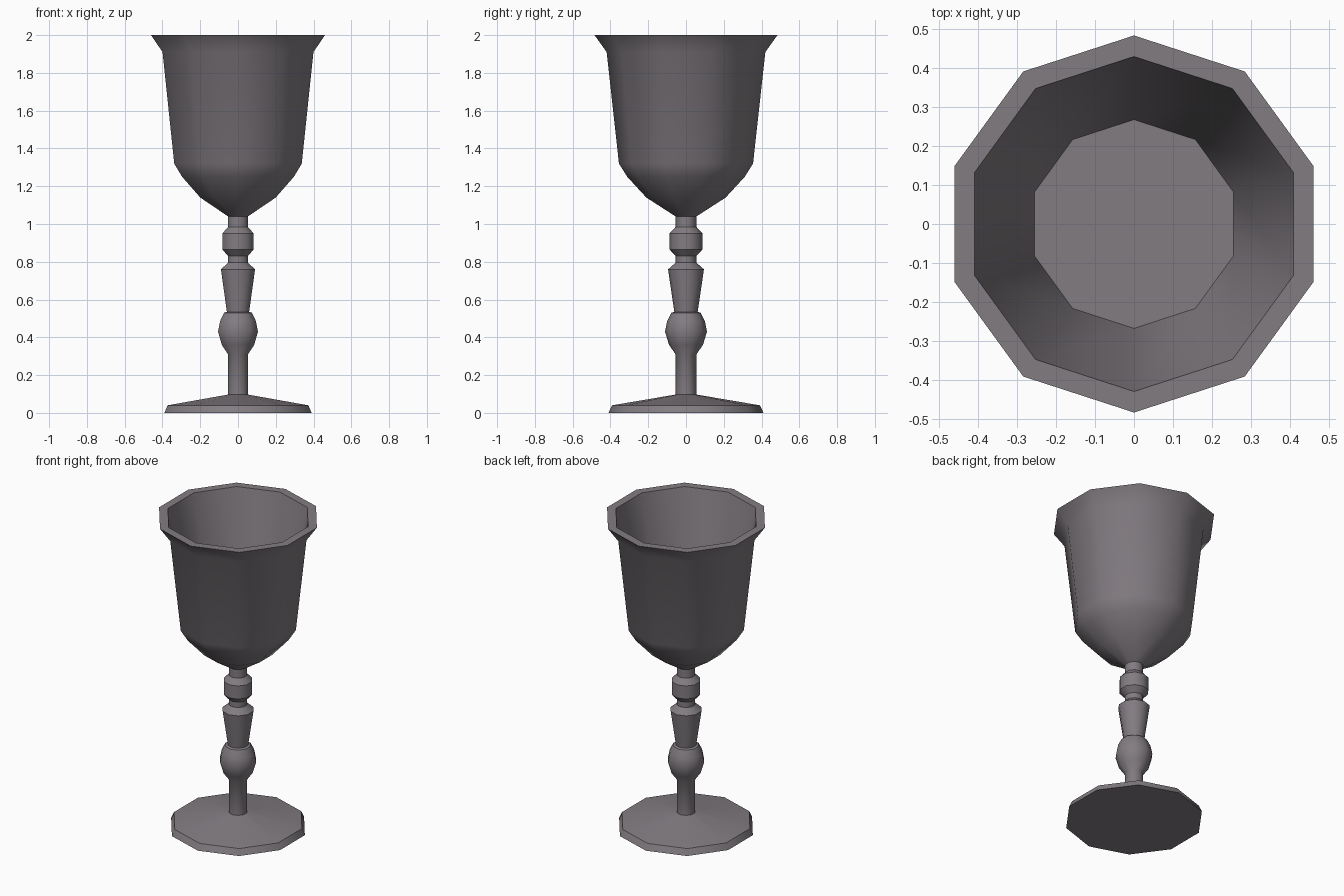
import bpy, bmesh, math

if "Cube" in bpy.data.objects:
    bpy.data.objects.remove(bpy.data.objects["Cube"])

SIDES = 10
mat = bpy.data.materials.new("dull_pewter")
mat.diffuse_color = (0.225, 0.203, 0.222, 1)
mat.use_nodes = True
mat.node_tree.nodes["Principled BSDF"].inputs["Base Color"].default_value = mat.diffuse_color


def lathe(name, profile):
    """Spin (radius, z) points into a ten-sided part, capped at both ends."""
    bm = bmesh.new()
    rings = []
    for r, z in profile:
        ring = []
        for i in range(SIDES):
            a = math.pi / 2 + i * math.tau / SIDES
            ring.append(bm.verts.new((r * math.cos(a), r * math.sin(a), z)))
        rings.append(ring)
    for lo, hi in zip(rings, rings[1:]):
        for i in range(SIDES):
            j = (i + 1) % SIDES
            bm.faces.new((lo[i], lo[j], hi[j], hi[i]))
    bm.faces.new(rings[0][::-1])
    bm.faces.new(rings[-1])
    bmesh.ops.recalc_face_normals(bm, faces=bm.faces)
    mesh = bpy.data.meshes.new(name)
    bm.to_mesh(mesh)
    bm.free()
    mesh.materials.append(mat)
    ob = bpy.data.objects.new(name, mesh)
    bpy.context.collection.objects.link(ob)
    bpy.ops.object.select_all(action='DESELECT')
    ob.select_set(True)
    bpy.context.view_layer.objects.active = ob
    bpy.ops.object.shade_smooth_by_angle(angle=math.radians(40))
    return ob


# one continuous turned profile, from the foot up and down into the cup
foot = [(0.41, 0), (0.392, 0.04), (0.055, 0.097)]
lower_stem = [(0.055, 0.31), (0.09, 0.36), (0.111, 0.43),
              (0.1, 0.485), (0.078, 0.53), (0.062, 0.535)]
upper_stem = [(0.095, 0.76), (0.055, 0.795), (0.055, 0.83), (0.087, 0.865),
              (0.087, 0.95), (0.055, 0.985), (0.055, 1.04)]
bowl_outside = [(0.21, 1.14), (0.311, 1.25), (0.355, 1.32), (0.42, 1.91), (0.484, 2.0)]
bowl_inside = [(0.43, 2.0), (0.268, 1.25)]
lathe("goblet", foot + lower_stem + upper_stem + bowl_outside + bowl_inside)
